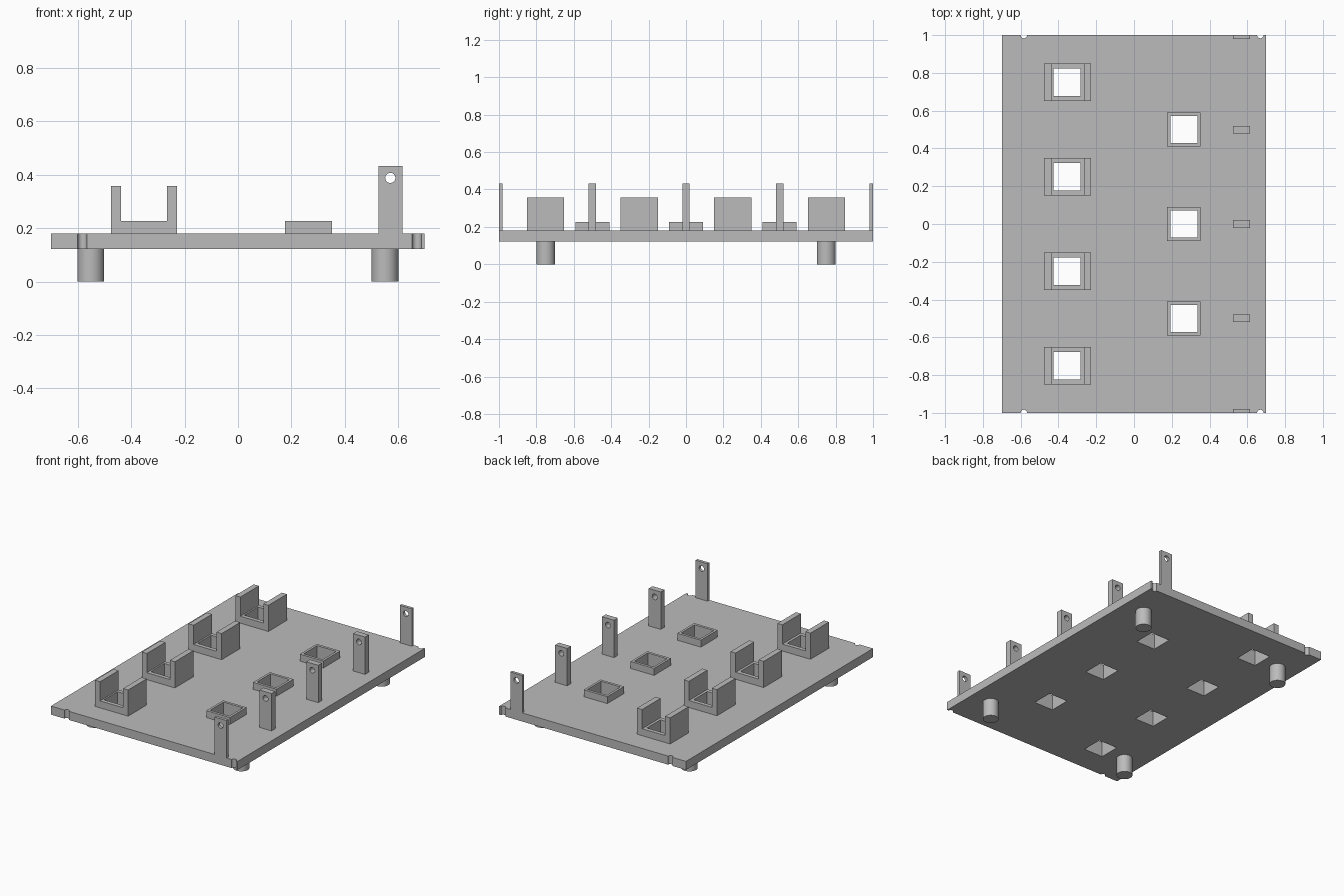
import bpy, bmesh, math
from mathutils import Matrix, Vector

if "Cube" in bpy.data.objects:
    bpy.data.objects.remove(bpy.data.objects["Cube"])

GREY = bpy.data.materials.new("light grey")
GREY.diffuse_color = (0.5, 0.5, 0.5, 1)
GREY.use_nodes = True
GREY.node_tree.nodes["Principled BSDF"].inputs["Base Color"].default_value = GREY.diffuse_color

Z0, Z1 = 0.122, 0.18            # plate bottom and top
LEFT = [(-0.355, y) for y in (-0.75, -0.25, 0.25, 0.75)]
RIGHT = [(0.264, y) for y in (-0.5, 0.0, 0.5)]


def finish(bm, name):
    bmesh.ops.recalc_face_normals(bm, faces=bm.faces)
    mesh = bpy.data.meshes.new(name)
    bm.to_mesh(mesh)
    bm.free()
    mesh.materials.append(GREY)
    ob = bpy.data.objects.new(name, mesh)
    bpy.context.collection.objects.link(ob)
    return ob


def add_box(bm, lo, hi):
    lo, hi = Vector(lo), Vector(hi)
    m = Matrix.Translation((lo + hi) / 2) @ Matrix.Diagonal((*(hi - lo), 1))
    bmesh.ops.create_cube(bm, size=1, matrix=m)


def box(name, lo, hi):
    bm = bmesh.new()
    add_box(bm, lo, hi)
    return finish(bm, name)


def add_cylinder(bm, centre, r, depth, along_y=False):
    m = Matrix.Translation(centre)
    if along_y:
        m = m @ Matrix.Rotation(math.pi / 2, 4, 'X')
    bmesh.ops.create_cone(bm, cap_ends=True, segments=32, radius1=r, radius2=r,
                          depth=depth, matrix=m)


def prism(name, points, direction):
    bm = bmesh.new()
    face = bm.faces.new([bm.verts.new(p) for p in points])
    res = bmesh.ops.extrude_face_region(bm, geom=[face])
    moved = [v for v in res["geom"] if isinstance(v, bmesh.types.BMVert)]
    bmesh.ops.translate(bm, verts=moved, vec=direction)
    return finish(bm, name)


def activate(ob):
    bpy.ops.object.select_all(action='DESELECT')
    ob.select_set(True)
    bpy.context.view_layer.objects.active = ob


def cut(ob, cutter):
    mod = ob.modifiers.new("cut", 'BOOLEAN')
    mod.operation, mod.solver, mod.object = 'DIFFERENCE', 'EXACT', cutter
    activate(ob)
    bpy.ops.object.modifier_apply(modifier=mod.name)


def smooth(ob):
    activate(ob)
    bpy.ops.object.shade_smooth_by_angle(angle=math.radians(30))


# Cutters: square windows and the round hole through the posts
bm = bmesh.new()
for x, y in LEFT + RIGHT:
    add_box(bm, (x - 0.072, y - 0.072, 0), (x + 0.072, y + 0.072, 0.3))
windows = finish(bm, "window_cutter")
bm = bmesh.new()
add_cylinder(bm, (0.57, 0, 0.388), 0.019, 2.4, along_y=True)
pin_hole = finish(bm, "pin_hole_cutter")

# Base plate outline with half-round notches in the front and back edges
R = 0.017
front = [(-0.7, -1)]
for cx in (-0.583, 0.669):
    front += [(cx - R * math.cos(math.pi * i / 12), -1 + R * math.sin(math.pi * i / 12))
              for i in range(13)]
front.append((0.698, -1))
outline = front + [(x, -y) for x, y in reversed(front)]
plate = prism("base_plate", [(x, y, Z0) for x, y in outline], (0, 0, Z1 - Z0))
cut(plate, windows)
smooth(plate)

# Feet
for x in (-0.551, 0.55):
    for y in (-0.75, 0.75):
        bm = bmesh.new()
        add_cylinder(bm, (x, y, Z0 / 2), 0.05, Z0)
        smooth(finish(bm, "foot"))

# U-shaped cradles on the left
U = [(-0.124, Z1), (0.124, Z1), (0.124, 0.357), (0.086, 0.357),
     (0.086, 0.227), (-0.086, 0.227), (-0.086, 0.357), (-0.124, 0.357)]
for x, y in LEFT:
    ob = prism("cradle", [(x + 0.003 + u, y - 0.099, z) for u, z in U], (0, 0.198, 0))
    cut(ob, windows)

# Low square collars on the right
for x, y in RIGHT:
    ob = box("collar", (x - 0.088, y - 0.09, Z1), (x + 0.088, y + 0.09, 0.227))
    cut(ob, windows)

# Drilled posts along the right edge, half as thick at both ends
for y0, y1 in ((-1, -0.98), (-0.52, -0.48), (-0.02, 0.02), (0.48, 0.52), (0.98, 1)):
    ob = box("post", (0.525, y0, Z1), (0.615, y1, 0.433))
    cut(ob, pin_hole)
    smooth(ob)

for helper in (windows, pin_hole):
    bpy.data.objects.remove(helper)
